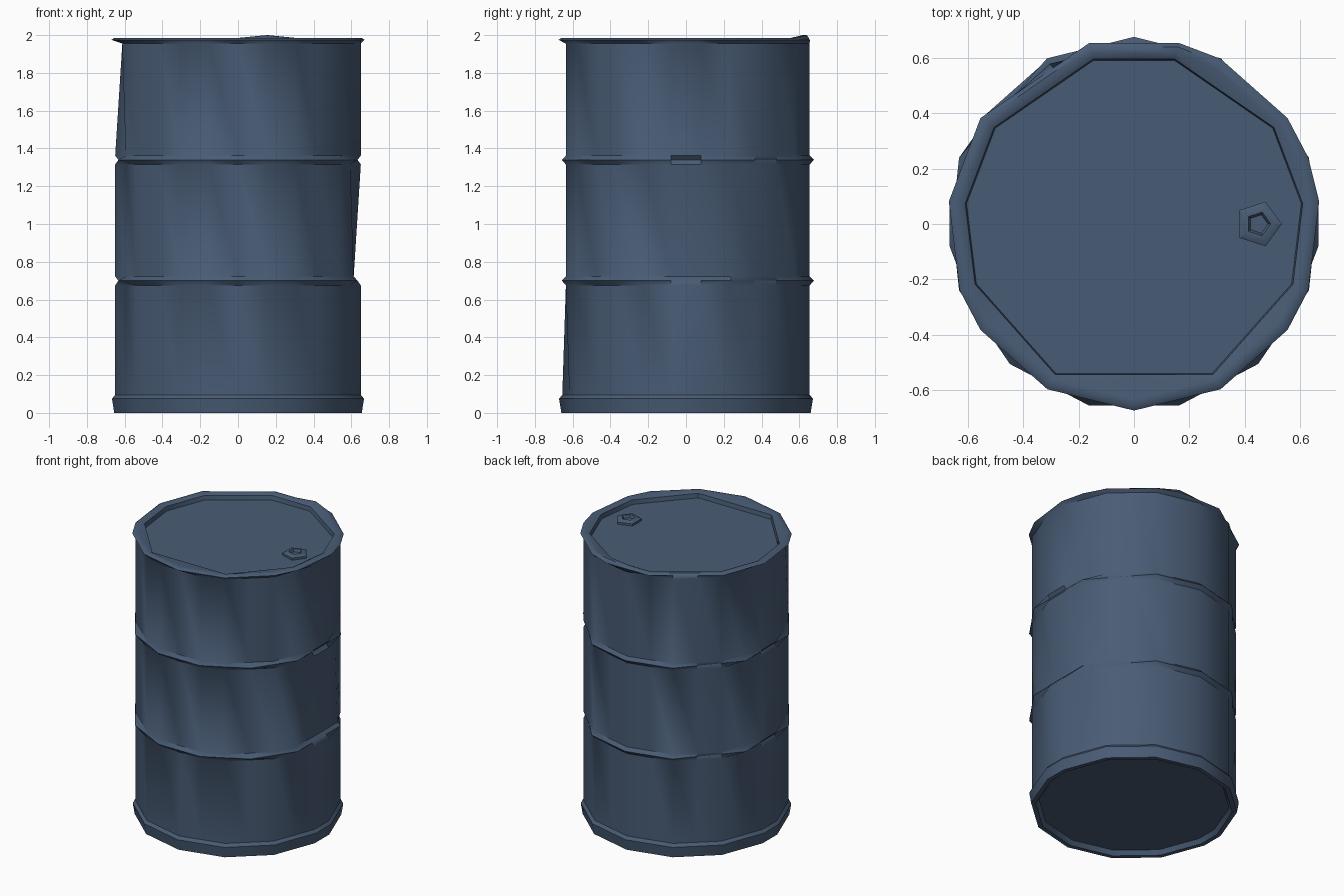
import bpy, bmesh, math

if "Cube" in bpy.data.objects:
    bpy.data.objects.remove(bpy.data.objects["Cube"])

steel = bpy.data.materials.new("steel_blue")
steel.diffuse_color = (0.066, 0.107, 0.178, 1)
steel.use_nodes = True
steel.node_tree.nodes["Principled BSDF"].inputs["Base Color"].default_value = steel.diffuse_color

N = 26  # base divisions; corners in "keep" form each ring's coarse polygon


def corner(k, r):
    a = math.pi / 2 - k * 2 * math.pi / N
    return r * math.cos(a), r * math.sin(a)


def ring(bm, r, z, keep):
    """N points lying on the polygon through the kept corners."""
    verts = []
    for k in range(N):
        lo = max([j for j in keep if j <= k] or [keep[-1] - N])
        hi = min([j for j in keep if j > k] or [keep[0] + N])
        t = (k - lo) / (hi - lo)
        (x0, y0), (x1, y1) = corner(lo, r), corner(hi, r)
        verts.append(bm.verts.new((x0 + (x1 - x0) * t, y0 + (y1 - y0) * t, z)))
    return verts


def finish(bm, name, angle):
    bmesh.ops.recalc_face_normals(bm, faces=bm.faces)
    me = bpy.data.meshes.new(name)
    bm.to_mesh(me)
    bm.free()
    ob = bpy.data.objects.new(name, me)
    bpy.context.collection.objects.link(ob)
    me.materials.append(steel)
    bpy.ops.object.select_all(action='DESELECT')
    ob.select_set(True)
    bpy.context.view_layer.objects.active = ob
    bpy.ops.object.shade_smooth_by_angle(angle=math.radians(angle))


def loft(bm, rings):
    for a, b in zip(rings, rings[1:]):
        n = len(a)
        for i in range(n):
            j = (i + 1) % n
            bm.faces.new((a[i], a[j], b[j], b[i]))
    bm.faces.new(rings[0])
    bm.faces.new(rings[-1])


# Corner sets
base = [0, 2, 4, 6, 7, 9, 11, 13, 15, 17, 19, 20, 22, 24]
body = [0, 2, 4, 6, 7, 9, 11, 12, 14, 15, 17, 19, 20, 22, 24]
body_right_flat = [k for k in body if k not in (6, 7)] + [5, 8]
body_right_flat.sort()
body_left_flat = sorted([k for k in body if k not in (19, 20)] + [18, 21])
crest = [0, 2, 5, 8, 10, 12, 14, 16, 18, 21, 24]
rim = [1, 2, 4, 5, 6, 8, 9, 11, 13, 15, 17, 18, 20, 22, 25]
lid = [1, 4, 6, 8, 11, 15, 18, 20, 22, 25]

# Drum: recessed bottom, foot, two rolling hoops, top rim, recessed lid
profile = [
    (0.61, 0.03, base), (0.63, 0.0, base), (0.66, 0.0, base),
    (0.672, 0.075, base), (0.655, 0.095, base),
    (0.655, 0.675, body), (0.677, 0.70, crest), (0.655, 0.722, body_right_flat),
    (0.655, 1.315, body), (0.677, 1.34, crest), (0.655, 1.362, body),
    (0.655, 1.955, body_left_flat), (0.675, 1.975, rim), (0.66, 1.985, rim),
    (0.635, 1.985, rim), (0.615, 1.975, lid), (0.61, 1.945, lid),
]
bm = bmesh.new()
rings = [ring(bm, *p) for p in profile]
for i in (13, 14):
    rings[i][1].co.z = 2.0  # slight bump in the rim
loft(bm, rings)
finish(bm, "drum", 35)

# Bung: small five-sided plug with a socket
bm = bmesh.new()
plug = []
for r, z in ((0.085, 1.94), (0.085, 1.96), (0.06, 1.97), (0.045, 1.97), (0.035, 1.952)):
    plug.append([bm.verts.new((0.45 + r * math.cos(math.tau * i / 5),
                               r * math.sin(math.tau * i / 5), z)) for i in range(5)])
loft(bm, plug)
finish(bm, "bung", 30)
